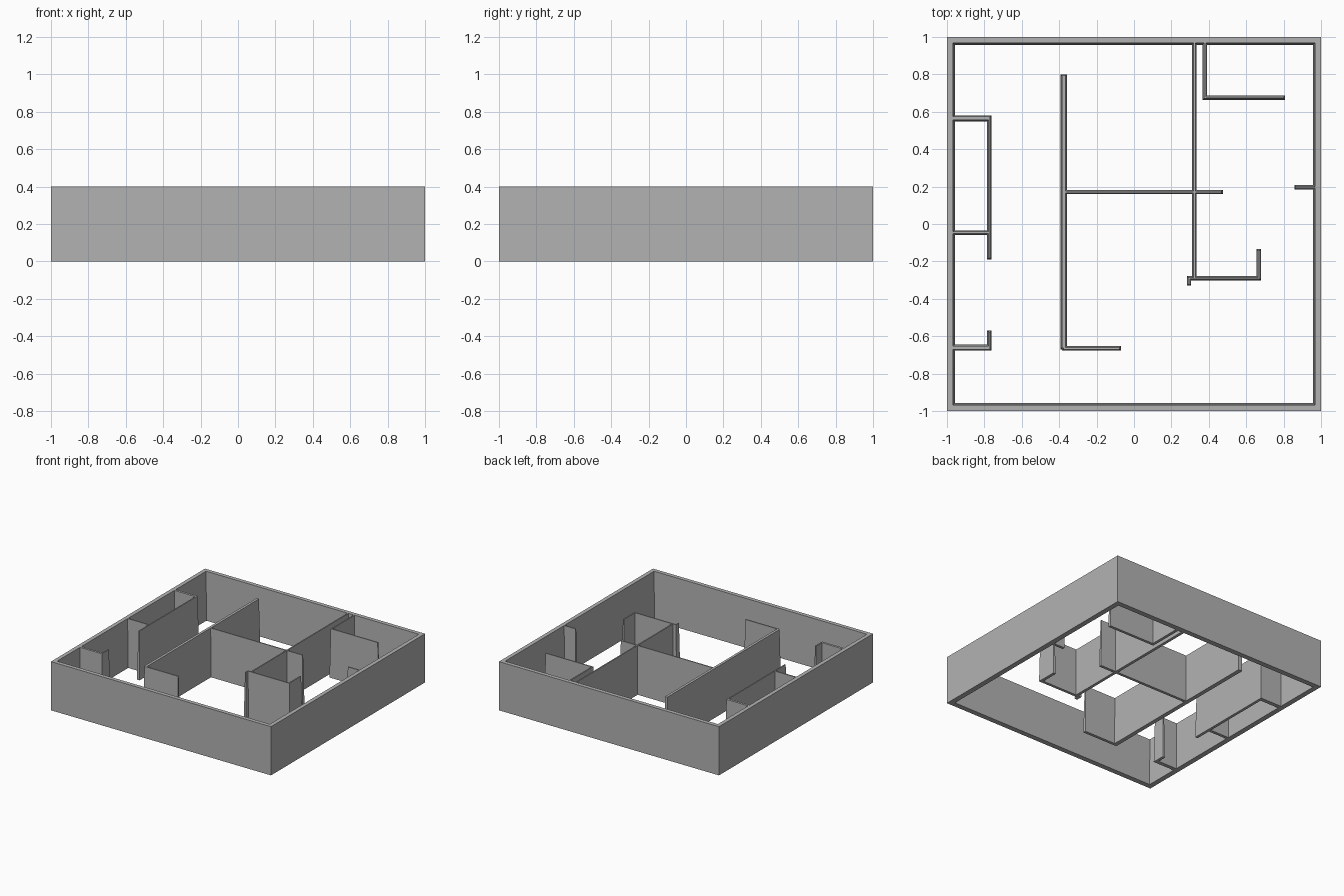
import bpy
import bmesh

cube = bpy.data.objects.get("Cube")
if cube:
    bpy.data.objects.remove(cube, do_unlink=True)

HEIGHT = 0.4
DRAFT = 0.007  # how far each wall face leans in towards the top

grey = bpy.data.materials.new("wall_grey")
grey.use_nodes = True
colour = (0.45, 0.45, 0.45, 1)
grey.diffuse_color = colour
grey.node_tree.nodes["Principled BSDF"].inputs["Base Color"].default_value = colour


def rect(bm, x0, x1, y0, y1, z):
    return [bm.verts.new((x, y, z)) for x, y in ((x0, y0), (x1, y0), (x1, y1), (x0, y1))]


def bridge(bm, a, b):
    for i in range(4):
        j = (i + 1) % 4
        bm.faces.new((a[i], a[j], b[j], b[i]))


def finish(bm, name):
    bmesh.ops.recalc_face_normals(bm, faces=bm.faces)
    mesh = bpy.data.meshes.new(name)
    bm.to_mesh(mesh)
    bm.free()
    mesh.materials.append(grey)
    obj = bpy.data.objects.new(name, mesh)
    bpy.context.collection.objects.link(obj)


def wall(name, x0, x1, y0, y1):
    """Upright partition, slightly thinner at the top than at the floor."""
    bm = bmesh.new()
    d = DRAFT
    low = rect(bm, x0, x1, y0, y1, 0)
    top = rect(bm, x0 + d, x1 - d, y0 + d, y1 - d, HEIGHT)
    bridge(bm, low, top)
    bm.faces.new(low)
    bm.faces.new(top)
    finish(bm, name)


# Square outer wall, upright outside and drafted inside
bm = bmesh.new()
a, b = 0.957, 0.967
rings = [rect(bm, -r, r, -r, r, z) for r, z in ((1, 0), (1, HEIGHT), (b, HEIGHT), (a, 0))]
for i in range(4):
    bridge(bm, rings[i], rings[(i + 1) % 4])
finish(bm, "outer_wall")

# Inner partitions: name, x range, y range
E = 0.975  # runs into the outer wall
for spec in (
    ("centre_long_wall", -0.393, -0.358, -0.67, 0.8),
    ("centre_cross_wall", -0.375, 0.476, 0.16, 0.183),
    ("centre_foot_wall", -0.385, -0.07, -0.677, -0.653),
    ("back_long_wall", 0.311, 0.335, -0.295, E),
    ("back_closet_side", 0.367, 0.391, 0.663, E),
    ("back_closet_front", 0.367, 0.808, 0.663, 0.686),
    ("side_stub", 0.857, E, 0.185, 0.208),
    ("nook_wall", 0.283, 0.68, -0.302, -0.279),
    ("nook_return", 0.656, 0.68, -0.302, -0.135),
    ("nook_stub", 0.283, 0.306, -0.33, -0.279),
    ("closet_back_wall", -E, -0.762, 0.548, 0.581),
    ("closet_long_wall", -0.785, -0.762, -0.19, 0.581),
    ("closet_divider", -E, -0.765, -0.059, -0.034),
    ("front_closet_wall", -E, -0.762, -0.677, -0.645),
    ("front_closet_return", -0.785, -0.762, -0.677, -0.57),
):
    wall(*spec)
